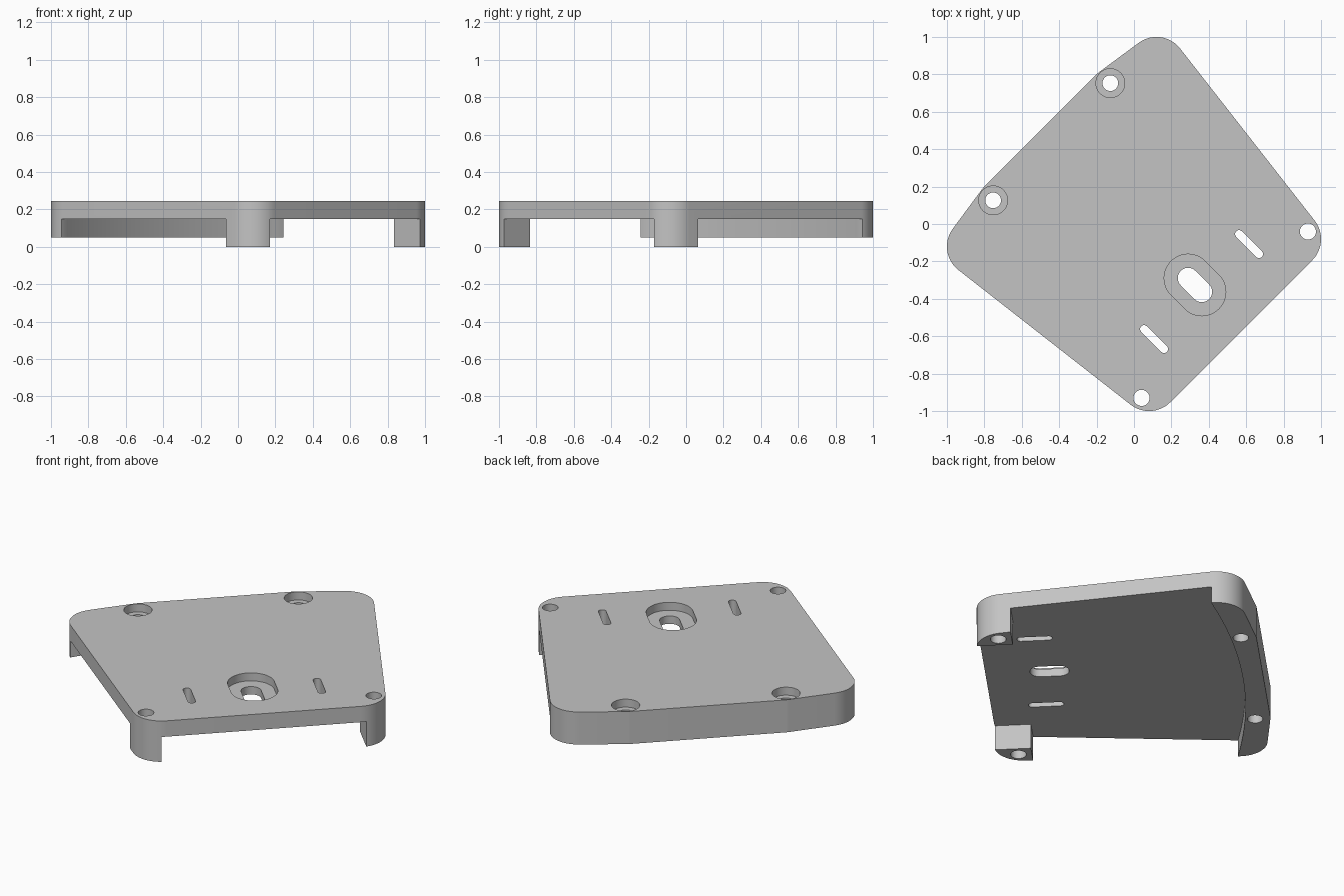
import bpy
import bmesh
from math import cos, sin, pi, radians
from mathutils import Matrix, Vector
from mathutils.geometry import convex_hull_2d

if "Cube" in bpy.data.objects:
    bpy.data.objects.remove(bpy.data.objects["Cube"], do_unlink=True)

TOP, PLATE_BOTTOM, RIM_BOTTOM = 0.245, 0.15, 0.05
STEP_FLOOR = 0.197
BELOW, ABOVE = -0.2, 0.5


def disc(x, y, r, n=96):
    return [Vector((x + r * cos(2 * pi * i / n), y + r * sin(2 * pi * i / n))) for i in range(n)]


def hull(points):
    return [points[i] for i in convex_hull_2d(points)]


def slot(x, y, r, half):
    # Rounded slot running front to back
    return hull(disc(x, y - half, r, 48) + disc(x, y + half, r, 48))


def prism(name, outline, z0, z1):
    bm = bmesh.new()
    face = bm.faces.new([bm.verts.new((p[0], p[1], z0)) for p in outline])
    ext = bmesh.ops.extrude_face_region(bm, geom=[face])
    verts = [g for g in ext["geom"] if isinstance(g, bmesh.types.BMVert)]
    bmesh.ops.translate(bm, verts=verts, vec=(0, 0, z1 - z0))
    bmesh.ops.recalc_face_normals(bm, faces=bm.faces)
    mesh = bpy.data.meshes.new(name)
    bm.to_mesh(mesh)
    bm.free()
    obj = bpy.data.objects.new(name, mesh)
    bpy.context.collection.objects.link(obj)
    return obj


# Rounded plate outline: hull of corner discs, mirrored left to right
corners = [(0.537, -0.651, 0.16), (0.679, 0.509, 0.16), (0.431, 0.622, 0.085)]
points = []
for x, y, r in corners:
    for side in (-1, 1):
        points += disc(side * x, y, r)
base = prism("base_plate", hull(points), 0, TOP)

# Underside pocket: curved at the back, notched around the two front feet
half, chord, rise = 0.835, 0.495, 0.10
pocket = [(1.3, chord)]
for i in range(33):
    t = 1 - i / 16
    pocket.append((half * t, chord + rise * (1 - t * t)))
foot_x, foot_y = 0.566, -0.612
pocket += [(-1.3, chord), (-1.3, foot_y), (-foot_x, foot_y), (-foot_x, -1.2),
           (foot_x, -1.2), (foot_x, foot_y), (1.3, foot_y)]
cutters = [prism("pocket_cutter", pocket, BELOW, PLATE_BOTTOM)]

# Back rim is shorter than the feet
rim_zone = [(-1.4, 0), (1.4, 0), (1.4, 1.4), (-1.4, 1.4)]
cutters.append(prism("rim_cutter", rim_zone, BELOW, RIM_BOTTOM))

# Central stepped slot
cutters.append(prism("slot_step_cutter", slot(0, -0.461, 0.128, 0.052), STEP_FLOOR, ABOVE))
cutters.append(prism("slot_cutter", slot(0, -0.461, 0.055, 0.052), BELOW, ABOVE))

# Paired holes and narrow slots
for s in (-1, 1):
    cutters.append(prism("foot_hole_cutter", disc(s * 0.629, -0.686, 0.043, 48), BELOW, ABOVE))
    cutters.append(prism("rim_step_cutter", disc(s * 0.443, 0.622, 0.077, 48), STEP_FLOOR, ABOVE))
    cutters.append(prism("rim_hole_cutter", disc(s * 0.443, 0.622, 0.042, 48), BELOW, ABOVE))
    cutters.append(prism("narrow_slot_cutter", slot(s * 0.359, -0.511, 0.021, 0.076), BELOW, ABOVE))

for c in cutters:
    c.hide_render = True
    mod = base.modifiers.new(c.name, "BOOLEAN")
    mod.operation = "DIFFERENCE"
    mod.solver = "EXACT"
    mod.object = c

# Bake the cuts and turn the plate to its diagonal stance
graph = bpy.context.evaluated_depsgraph_get()
result = bpy.data.meshes.new_from_object(base.evaluated_get(graph))
base.modifiers.clear()
base.data = result
for c in cutters:
    bpy.data.objects.remove(c, do_unlink=True)
result.transform(Matrix.Rotation(radians(45), 4, "Z"))

# Grey material
grey = bpy.data.materials.new("plain_grey")
grey.use_nodes = True
colour = (0.55, 0.55, 0.55, 1)
grey.diffuse_color = colour
grey.node_tree.nodes["Principled BSDF"].inputs["Base Color"].default_value = colour
result.materials.clear()
result.materials.append(grey)

bpy.ops.object.select_all(action="DESELECT")
base.select_set(True)
bpy.context.view_layer.objects.active = base
bpy.ops.object.shade_smooth_by_angle(angle=radians(30))
